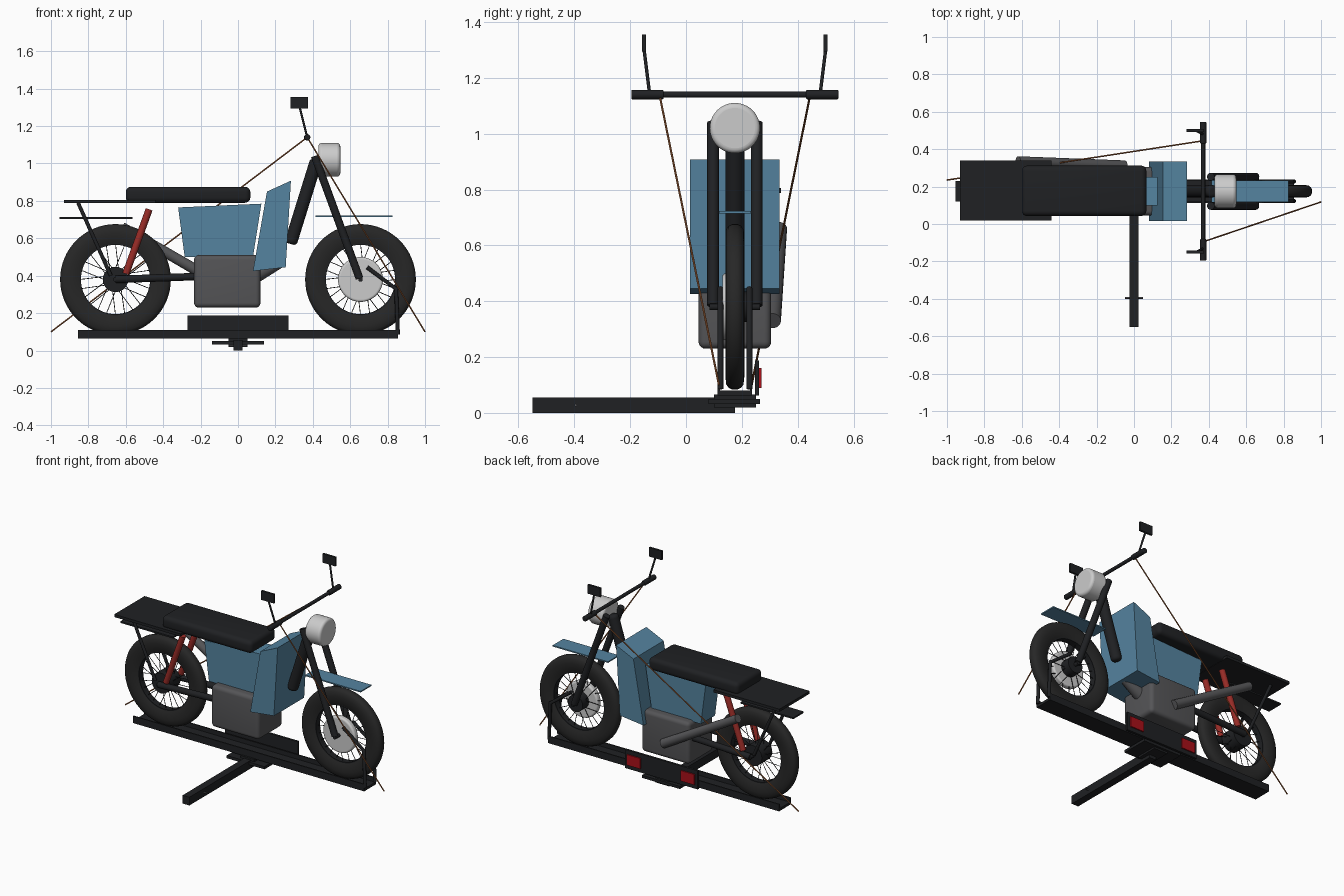
import bpy, bmesh, math
from mathutils import Vector

if "Cube" in bpy.data.objects:
    bpy.data.objects.remove(bpy.data.objects["Cube"])

CY = 0.175  # centre plane of the motorcycle


def material(name, r, g, b):
    m = bpy.data.materials.new(name)
    m.diffuse_color = (r, g, b, 1)
    m.use_nodes = True
    m.node_tree.nodes["Principled BSDF"].inputs["Base Color"].default_value = m.diffuse_color
    return m


BLACK = material("black", 0.014, 0.015, 0.017)
RUBBER = material("rubber", 0.02, 0.02, 0.02)
GREY = material("dark_grey", 0.09, 0.09, 0.095)
SILVER = material("silver", 0.68, 0.69, 0.7)
BLUE = material("blue", 0.09, 0.23, 0.35)
RED = material("red", 0.32, 0.025, 0.02)
LAMP = material("lamp_red", 0.4, 0.005, 0.01)
STRAP = material("strap", 0.35, 0.12, 0.04)


def finish(ob, name, mat, smooth=False):
    ob.name = name
    ob.data.materials.append(mat)
    if smooth:
        bpy.ops.object.select_all(action='DESELECT')
        ob.select_set(True)
        bpy.context.view_layer.objects.active = ob
        bpy.ops.object.shade_smooth_by_angle(angle=math.radians(40))
    return ob


def mesh_object(bm, name, mat, smooth=False):
    bmesh.ops.recalc_face_normals(bm, faces=bm.faces)
    me = bpy.data.meshes.new(name)
    bm.to_mesh(me)
    bm.free()
    ob = bpy.data.objects.new(name, me)
    bpy.context.collection.objects.link(ob)
    return finish(ob, name, mat, smooth)


def box(name, x, y, z, mat, bevel=0):
    bm = bmesh.new()
    bmesh.ops.create_cube(bm, size=1)
    for v in bm.verts:
        v.co = [(a + b) / 2 + c * (b - a) for (a, b), c in zip((x, y, z), v.co)]
    if bevel:
        bmesh.ops.bevel(bm, geom=bm.edges[:], offset=bevel, segments=5,
                        profile=0.5, affect='EDGES')
    return mesh_object(bm, name, mat, bool(bevel))


def rod(name, a, b, r, mat, r2=None, sides=24, bevel=0):
    a, b = Vector(a), Vector(b)
    bpy.ops.mesh.primitive_cone_add(vertices=sides, radius1=r, radius2=r if r2 is None else r2,
                                    depth=(b - a).length, location=(a + b) / 2,
                                    rotation=(b - a).to_track_quat('Z', 'Y').to_euler())
    ob = bpy.context.object
    if bevel:
        mod = ob.modifiers.new("round", 'BEVEL')
        mod.width, mod.segments = bevel, 5
    return finish(ob, name, mat, True)


def pipe(name, points, r, mat):
    cu = bpy.data.curves.new(name, 'CURVE')
    cu.dimensions, cu.bevel_depth, cu.bevel_resolution, cu.use_fill_caps = '3D', r, 4, True
    sp = cu.splines.new('POLY')
    sp.points.add(len(points) - 1)
    for p, co in zip(sp.points, points):
        p.co = (*co, 1)
    ob = bpy.data.objects.new(name, cu)
    bpy.context.collection.objects.link(ob)
    cu.materials.append(mat)
    return ob


def prism(name, outline, y0, y1, mat):
    bm = bmesh.new()
    face = bm.faces.new([bm.verts.new((x, y0, z)) for x, z in outline])
    ext = bmesh.ops.extrude_face_region(bm, geom=[face])
    for v in ext['geom']:
        if isinstance(v, bmesh.types.BMVert):
            v.co.y = y1
    return mesh_object(bm, name, mat)


def lathe_y(name, profile, cx, cz, mat, n=64):
    bm = bmesh.new()
    rings = [[bm.verts.new((cx + r * math.cos(t), CY + y, cz + r * math.sin(t)))
              for r, y in profile] for t in (2 * math.pi * i / n for i in range(n))]
    k = len(profile)
    for i in range(n):
        p, q = rings[i], rings[(i + 1) % n]
        for j in range(k):
            bm.faces.new((p[j], p[(j + 1) % k], q[(j + 1) % k], q[j]))
    return mesh_object(bm, name, mat, True)


# Wheels: tyre, rim, spokes
half = [(0.192, 0.022), (0.215, 0.031), (0.25, 0.034), (0.278, 0.031), (0.29, 0.022), (0.296, 0.01)]
tyre = half + [(r, -y) for r, y in reversed(half)]
rim = [(0.185, -0.022), (0.198, -0.022), (0.198, 0.022), (0.185, 0.022)]
for label, cx in (("front", 0.655), ("rear", -0.655)):
    lathe_y(label + "_tyre", tyre, cx, 0.38, RUBBER)
    lathe_y(label + "_rim", rim, cx, 0.38, BLACK)
    for i in range(24):
        t = 2 * math.pi * i / 24
        s = t + (0.35 if i % 2 else -0.35)
        side = 0.02 if i % 4 < 2 else -0.02
        rod(label + "_spoke", (cx + 0.05 * math.cos(s), CY + side, 0.38 + 0.05 * math.sin(s)),
            (cx + 0.19 * math.cos(t), CY, 0.38 + 0.19 * math.sin(t)), 0.002, BLACK, sides=6)
    rod(label + "_axle", (cx, 0.085, 0.38), (cx, 0.265, 0.38), 0.012, BLACK)
rod("brake_drum", (0.655, 0.13, 0.38), (0.655, 0.17, 0.38), 0.12, SILVER, sides=48, bevel=0.012)
rod("front_hub", (0.655, 0.15, 0.38), (0.655, 0.235, 0.38), 0.055, BLACK)
rod("rear_hub", (-0.655, 0.12, 0.38), (-0.655, 0.23, 0.38), 0.068, BLACK)

# Paired parts on both sides of the bike
for s in (-1, 1):
    y = CY + s * 0.078
    rod("fork_leg", (0.65, y, 0.385), (0.41, y, 1.04), 0.021, BLACK)
    rod("swingarm", (-0.655, y, 0.38), (-0.1, y, 0.4), 0.02, BLACK)
    rod("shock_absorber", (-0.6, y, 0.41), (-0.475, y, 0.755), 0.019, RED)
    rod("rack_strut", (-0.68, y, 0.4), (-0.855, y, 0.79), 0.01, BLACK)
    rod("grip", (0.37, CY + s * 0.255, 1.14), (0.37, CY + s * 0.371, 1.14), 0.017, BLACK, bevel=0.005)
    rod("mirror_stalk", (0.37, CY + s * 0.305, 1.14), (0.33, CY + s * 0.325, 1.3), 0.006, BLACK)
    my = CY + s * 0.325
    box("mirror", (0.28, 0.375), (my - 0.007, my + 0.007), (1.295, 1.355), BLACK)
    pipe("wheel_chock", [(0.855, CY + s * 0.052, 0.085), (0.845, CY + s * 0.052, 0.33),
                         (0.69, CY + s * 0.052, 0.445)], 0.011, BLACK)

# Steering and light
rod("handlebar", (0.37, CY - 0.36, 1.14), (0.37, CY + 0.36, 1.14), 0.011, BLACK)
rod("frame_downtube", (0.28, CY, 0.57), (0.42, CY, 1.02), 0.034, BLACK, bevel=0.02)
rod("headlight", (0.43, CY, 1.02), (0.547, CY, 1.02), 0.09, SILVER, sides=48, bevel=0.018)

# Body
prism("fuel_tank", [(-0.32, 0.765), (0.125, 0.785), (0.08, 0.5), (-0.285, 0.5)], 0.1, 0.25, BLUE)
prism("leg_shield", [(0.08, 0.425), (0.255, 0.445), (0.283, 0.908), (0.155, 0.85)], 0.015, 0.335, BLUE)
box("front_fender", (0.415, 0.825), (0.118, 0.232), (0.715, 0.723), BLUE)
box("rear_fender", (-0.955, -0.565), (0.12, 0.23), (0.704, 0.714), BLACK)
box("rack", (-0.93, -0.44), (0.02, 0.34), (0.788, 0.806), BLACK)
box("seat", (-0.6, 0.066), (0.043, 0.312), (0.79, 0.875), BLACK, bevel=0.028)
box("engine", (-0.235, 0.12), (0.045, 0.305), (0.23, 0.51), GREY, bevel=0.025)
rod("exhaust_header", (0.1, CY, 0.41), (0.24, CY, 0.475), 0.045, GREY, r2=0.025)
rod("muffler", (-0.05, 0.31, 0.33), (-0.62, 0.335, 0.66), 0.03, GREY, r2=0.027)

# Carrier rail, hitch bar, light board
prism("rail_floor", [(-0.855, 0.063), (0.855, 0.063), (0.855, 0.08), (-0.855, 0.08)], 0.113, 0.237, BLACK)
for y in (0.113, 0.229):
    box("rail_wall", (-0.855, 0.855), (y, y + 0.008), (0.063, 0.11), BLACK)
box("hitch_bar", (-0.025, 0.025), (-0.55, CY), (0, 0.055), BLACK)
rod("hitch_pin", (-0.048, -0.395, 0.028), (0.048, -0.395, 0.028), 0.005, GREY)
box("mount_plate", (-0.14, 0.14), (0.08, 0.265), (0.032, 0.05), BLACK)
box("mount_block", (-0.05, 0.05), (0.1, 0.25), (0.02, 0.066), BLACK)
box("light_board", (-0.27, 0.27), (0.247, 0.262), (0.063, 0.187), BLACK)
for x in (-0.2, 0.2):
    box("tail_lamp", (x - 0.05, x + 0.05), (0.26, 0.27), (0.09, 0.16), LAMP)

# Tie-down straps
rod("rear_strap", (0.37, 0.445, 1.14), (-1, 0.235, 0.1), 0.004, STRAP, sides=8)
rod("front_strap", (0.37, -0.095, 1.14), (1, 0.118, 0.1), 0.004, STRAP, sides=8)
